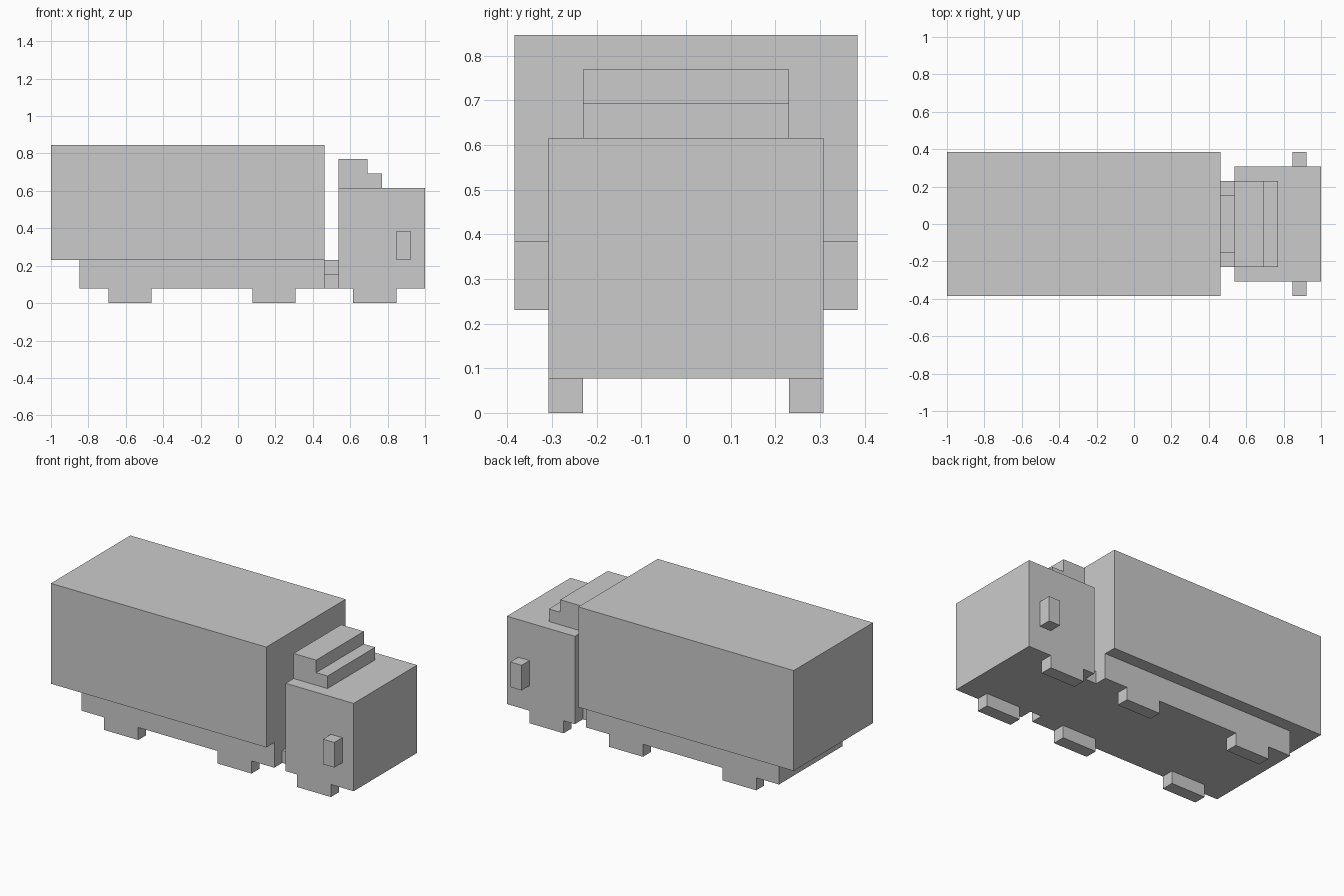
import bpy, bmesh

if "Cube" in bpy.data.objects:
    bpy.data.objects.remove(bpy.data.objects["Cube"])

U = 2 / 26  # the truck sits on a regular block grid, 26 blocks long


def extrude_profile(name, profile, y0, y1):
    """Extrude an x/z outline, given in blocks from the rear end, along y."""
    bm = bmesh.new()
    verts = [bm.verts.new((-1 + x * U, y0 * U, z * U)) for x, z in profile]
    face = bm.faces.new(verts)
    moved = bmesh.ops.extrude_face_region(bm, geom=[face])["geom"]
    bmesh.ops.translate(bm, vec=(0, (y1 - y0) * U, 0),
                        verts=[v for v in moved if isinstance(v, bmesh.types.BMVert)])
    bmesh.ops.recalc_face_normals(bm, faces=bm.faces)
    mesh = bpy.data.meshes.new(name)
    bm.to_mesh(mesh)
    bm.free()
    obj = bpy.data.objects.new(name, mesh)
    bpy.context.collection.objects.link(obj)
    return obj


def block(name, x0, x1, y0, y1, z0, z1):
    return extrude_profile(name, [(x0, z0), (x1, z0), (x1, z1), (x0, z1)], y0, y1)


# Trailer
block("cargo_box", 0, 19, -5, 5, 3, 11)
block("trailer_chassis", 2, 19, -4, 4, 1, 3)

# Stepped coupling between trailer and cab
block("coupling_base", 19, 20, -3, 3, 1, 2)
block("coupling_top", 19, 20, -2, 2, 2, 3)

# Cab with stepped roof fairing
block("cab", 20, 26, -4, 4, 1, 8)
extrude_profile("roof_fairing",
                [(20, 8), (23, 8), (23, 9), (22, 9), (22, 10), (20, 10)], -3, 3)

# Wheels and mirrors on both sides
for side, s in (("right", -1), ("left", 1)):
    for axle, x in (("rear", 4), ("middle", 14), ("front", 21)):
        block(f"{axle}_{side}_wheel", x, x + 3, 3 * s, 4 * s, 0, 1)
    block(f"{side}_mirror", 24, 25, 4 * s, 5 * s, 3, 5)
